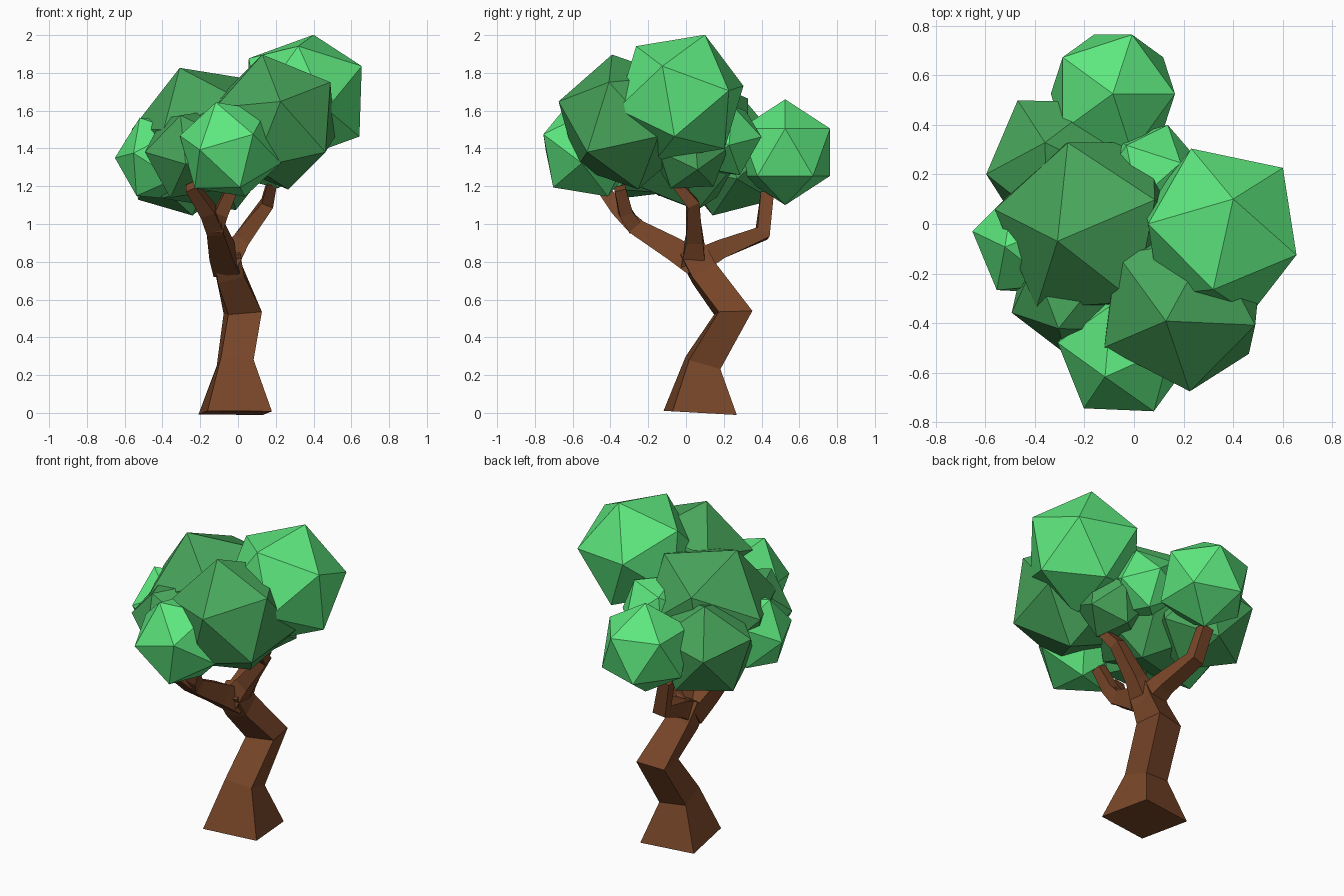
import bpy, bmesh
from math import radians
from mathutils import Vector, Matrix

if "Cube" in bpy.data.objects:
    bpy.data.objects.remove(bpy.data.objects["Cube"])


def material(name, color):
    m = bpy.data.materials.new(name)
    m.diffuse_color = (*color, 1)
    m.use_nodes = True
    m.node_tree.nodes["Principled BSDF"].inputs["Base Color"].default_value = m.diffuse_color
    return m


bark = material("bark", (0.19, 0.062, 0.022))
leaf_light = material("light_leaves", (0.11, 0.80, 0.21))
leaf_dark = material("dark_leaves", (0.065, 0.38, 0.105))


def finish(name, bm, mat):
    bmesh.ops.recalc_face_normals(bm, faces=bm.faces)
    me = bpy.data.meshes.new(name)
    bm.to_mesh(me)
    bm.free()
    me.materials.append(mat)
    ob = bpy.data.objects.new(name, me)
    bpy.context.collection.objects.link(ob)


def limb(name, path, yaw=0):
    """Four-sided tapering limb; path holds (x, y, z, half width)."""
    bm = bmesh.new()
    pts = [Vector(p[:3]) for p in path]
    rings = []
    for i, p in enumerate(pts):
        t = Vector((0, 0, 0))
        if i > 0:
            t += (p - pts[i - 1]).normalized()
        if i < len(pts) - 1:
            t += (pts[i + 1] - p).normalized()
        t.normalize()
        ref = Matrix.Rotation(radians(yaw), 3, 'Z') @ Vector((1, 0, 0))
        u = (ref - t * ref.dot(t)).normalized()
        v = t.cross(u)
        h = path[i][3]
        rings.append([bm.verts.new(p + u * a * h + v * b * h)
                      for a, b in ((-1, -1), (1, -1), (1, 1), (-1, 1))])
    for r, s in zip(rings, rings[1:]):
        for k in range(4):
            n = (k + 1) % 4
            bm.faces.new((r[k], r[n], s[n], s[k]))
    bm.faces.new(rings[0][::-1])
    bm.faces.new(rings[-1])
    finish(name, bm, bark)


def frame(p, q):
    x = p.normalized()
    z = p.cross(q).normalized()
    return Matrix((x, z.cross(x), z)).transposed()


def clump(name, centre, r, a, b, mat):
    """Icosahedron with one corner towards a and the next one towards b."""
    bm = bmesh.new()
    bmesh.ops.create_icosphere(bm, subdivisions=1, radius=r)
    v0 = max(bm.verts, key=lambda v: v.co.z)
    v1 = v0.link_edges[0].other_vert(v0)
    c = Vector(centre)
    rot = frame(Vector(a) - c, Vector(b) - c) @ frame(v0.co, v1.co).transposed()
    bmesh.ops.transform(bm, matrix=Matrix.Translation(c) @ rot.to_4x4(), verts=bm.verts)
    finish(name, bm, mat)


# Trunk with a flared foot
limb("trunk", [(-0.015, 0.075, 0, 0.172), (-0.015, 0.09, 0.265, 0.087),
               (0.025, 0.25, 0.53, 0.09), (-0.045, 0.095, 0.74, 0.072),
               (-0.065, 0.03, 0.86, 0.07)], yaw=8)

# Branches
limb("front_branch", [(-0.06, 0.06, 0.785, 0.07), (-0.09, -0.06, 0.865, 0.062),
                      (-0.12, -0.25, 0.975, 0.045), (-0.13, -0.31, 1.03, 0.042)])
limb("front_left_twig", [(-0.125, -0.27, 0.99, 0.045), (-0.16, -0.35, 1.07, 0.04),
                         (-0.25, -0.45, 1.20, 0.03)])
limb("front_right_twig", [(-0.12, -0.27, 0.98, 0.04), (-0.09, -0.32, 1.06, 0.036),
                          (-0.03, -0.35, 1.19, 0.03)])
limb("right_branch", [(-0.06, 0.04, 0.80, 0.065), (0.02, 0.045, 0.92, 0.045),
                      (0.155, 0.035, 1.11, 0.033), (0.18, -0.06, 1.22, 0.025)])
limb("back_branch", [(-0.05, 0.06, 0.80, 0.065), (-0.07, 0.18, 0.865, 0.05),
                     (-0.115, 0.405, 0.95, 0.04), (-0.17, 0.43, 1.16, 0.035)])

# Leaf clumps
clump("leaves_top_right", (0.35, -0.03, 1.67), 0.36, (0.40, 0.10, 2.0), (0.65, -0.12, 1.84), leaf_light)
clump("leaves_front_right", (0.197, -0.322, 1.54), 0.37, (0.13, -0.39, 1.89), (0.225, -0.67, 1.645), leaf_dark)
clump("leaves_top_left", (-0.16, -0.005, 1.45), 0.41, (-0.31, -0.07, 1.83), (0.09, 0.10, 1.76), leaf_dark)
clump("leaves_back", (-0.085, 0.525, 1.38), 0.28, (-0.085, 0.525, 1.66), (0.165, 0.525, 1.505), leaf_light)
clump("leaves_front", (-0.04, -0.515, 1.395), 0.28, (0.08, -0.755, 1.475), (-0.185, -0.73, 1.395), leaf_light)
clump("leaves_left", (-0.41, -0.07, 1.345), 0.245, (-0.65, -0.03, 1.35), (-0.49, -0.10, 1.575), leaf_light)
clump("leaves_back_left", (-0.30, 0.235, 1.34), 0.315, (-0.36, 0.33, 1.64), (-0.56, 0.205, 1.43), leaf_dark)
clump("leaves_back_right", (0.07, 0.19, 1.45), 0.22, (0.13, 0.38, 1.46), (0.18, 0.19, 1.64), leaf_light)
clump("leaves_inner_right", (0.17, 0.02, 1.38), 0.22, (0.36, 0.06, 1.29), (0.22, 0.14, 1.20), leaf_dark)
clump("leaves_front_left", (-0.245, -0.265, 1.37), 0.265, (-0.485, -0.355, 1.38), (-0.315, -0.415, 1.56), leaf_dark)
